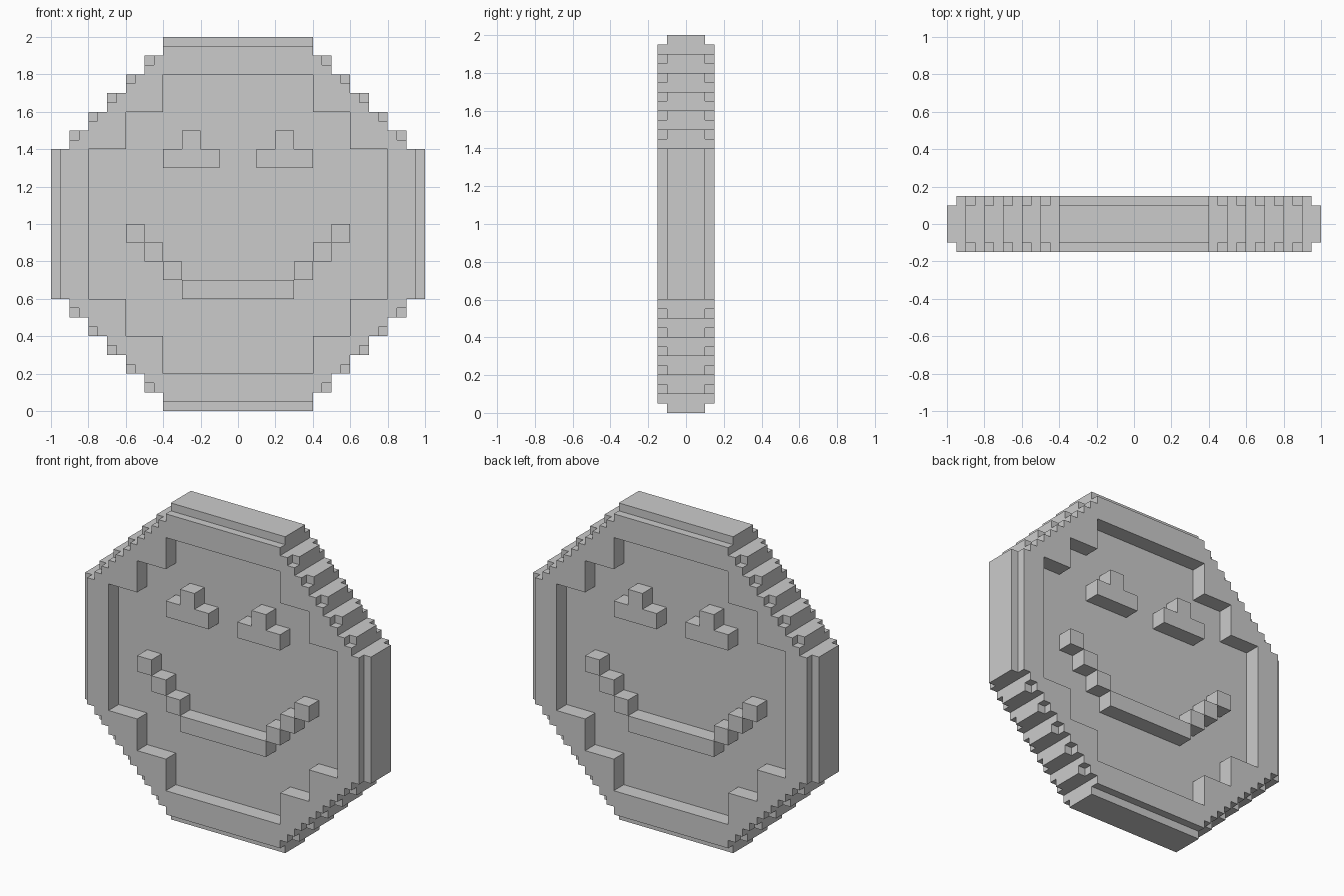
import bpy, bmesh

if "Cube" in bpy.data.objects:
    bpy.data.objects.remove(bpy.data.objects["Cube"])

T = 0.15    # half thickness of the coin
B = 0.05    # size of the bevel step and half thickness of the recessed plate


def to_object(name, bm):
    bmesh.ops.recalc_face_normals(bm, faces=bm.faces)
    mesh = bpy.data.meshes.new(name)
    bm.to_mesh(mesh)
    bm.free()
    ob = bpy.data.objects.new(name, mesh)
    bpy.context.collection.objects.link(ob)
    return ob


def add_prism(bm, profile, y0, y1):
    """Extrude a closed (x, z) profile from y0 to y1."""
    face = bm.faces.new([bm.verts.new((x, y0, z)) for x, z in profile])
    ext = bmesh.ops.extrude_face_region(bm, geom=[face], use_keep_orig=True)
    for v in ext["geom"]:
        if isinstance(v, bmesh.types.BMVert):
            v.co.y = y1


def add_box(bm, x0, x1, y0, y1, z0, z1):
    add_prism(bm, [(x0, z0), (x1, z0), (x1, z1), (x0, z1)], y0, y1)


def stepped_outline(corners):
    """Mirror the outer step corners of one quarter into a full outline around z = 1."""
    quarter = []
    for i, (x, z) in enumerate(corners):
        quarter.append((x, z))
        if i + 1 < len(corners):
            quarter.append((x, corners[i + 1][1]))
    right = quarter + [(x, -z) for x, z in reversed(quarter)]
    full = right + [(-x, z) for x, z in reversed(right)]
    return [(x, z + 1) for x, z in full]


def cut(target, cutter):
    mod = target.modifiers.new("cut", 'BOOLEAN')
    mod.operation = 'DIFFERENCE'
    mod.solver = 'EXACT'
    mod.object = cutter
    bpy.context.view_layer.objects.active = target
    bpy.ops.object.modifier_apply(modifier=mod.name)
    bpy.data.objects.remove(cutter)


# Coin body with a staircase outline
steps = [(0.4 + 0.1 * i, 1.0 - 0.1 * i) for i in range(7)]
bm = bmesh.new()
add_prism(bm, stepped_outline(steps), -T, T)
coin = to_object("coin_body", bm)

# Recess on both faces
bm = bmesh.new()
for s in (-1, 1):
    add_prism(bm, stepped_outline([(0.4, 0.8), (0.6, 0.6), (0.8, 0.4)]), s * B, s * 0.25)
cut(coin, to_object("recess_cutter", bm))

# Stepped bevel: strips on the four long edges, small notches on the stair corners
bm = bmesh.new()
for s in (-1, 1):
    y0, y1 = sorted((s * (T - B), s * 0.2))
    for m in (-1, 1):
        e0, e1 = sorted((m * 0.95, m * 1.05))
        add_box(bm, -0.42, 0.42, y0, y1, 1 + e0, 1 + e1)
        add_box(bm, e0, e1, y0, y1, 0.58, 1.42)
        for x, z in steps[1:-1]:
            for n in (-1, 1):
                x0, x1 = sorted((m * (x - B), m * (x + 0.03)))
                z0, z1 = sorted((n * (z - B), n * (z + 0.03)))
                add_box(bm, x0, x1, y0, y1, 1 + z0, 1 + z1)
cut(coin, to_object("bevel_cutter", bm))

# Raised face on both sides
for s, side in ((-1, "front"), (1, "back")):
    y0, y1 = s * (B - 0.01), s * T
    for m, hand in ((-1, "left"), (1, "right")):
        bm = bmesh.new()
        add_prism(bm, [(m * 0.25 + dx, z) for dx, z in (
            (-0.15, 1.3), (0.15, 1.3), (0.15, 1.4), (0.05, 1.4),
            (0.05, 1.5), (-0.05, 1.5), (-0.05, 1.4), (-0.15, 1.4))], y0, y1)
        to_object(f"{side}_eye_{hand}", bm)
    bm = bmesh.new()
    add_box(bm, -0.3, 0.3, y0, y1, 0.6, 0.7)
    for i in range(3):
        for m in (-1, 1):
            x = m * (0.35 + 0.1 * i)
            add_box(bm, x - 0.05, x + 0.05, y0, y1, 0.7 + 0.1 * i, 0.8 + 0.1 * i)
    to_object(f"{side}_mouth", bm)
